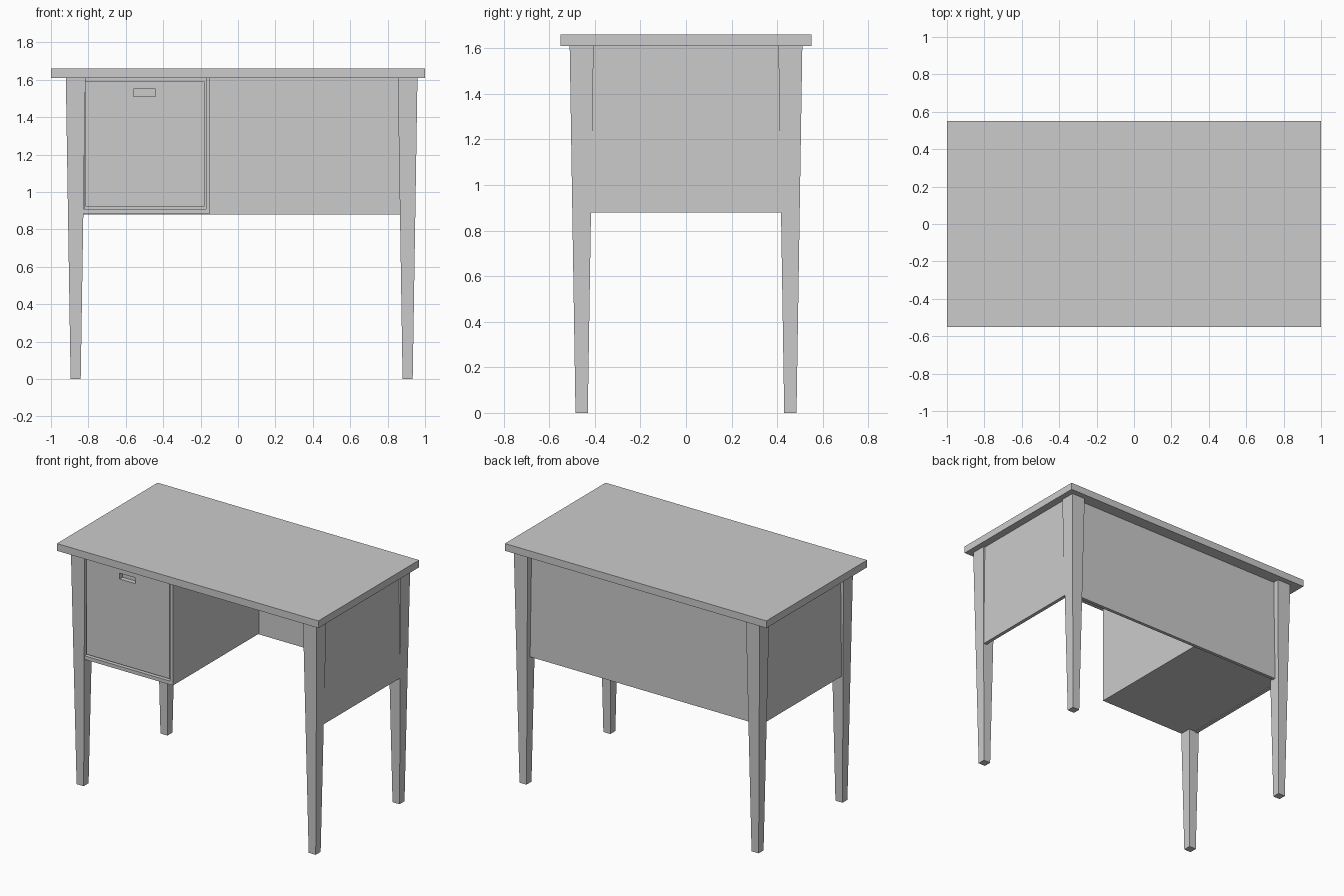
import bpy, bmesh

if "Cube" in bpy.data.objects:
    bpy.data.objects.remove(bpy.data.objects["Cube"])


def mesh_object(name, bm):
    bmesh.ops.recalc_face_normals(bm, faces=bm.faces)
    mesh = bpy.data.meshes.new(name)
    bm.to_mesh(mesh)
    bm.free()
    obj = bpy.data.objects.new(name, mesh)
    bpy.context.collection.objects.link(obj)
    return obj


def box(name, x, y, z):
    """Axis-aligned board given by (min, max) on each axis."""
    bm = bmesh.new()
    bmesh.ops.create_cube(bm, size=1)
    for v in bm.verts:
        v.co = [r[0] if c < 0 else r[1] for c, r in zip(v.co, (x, y, z))]
    return mesh_object(name, bm)


def leg(name, cx, cy, height, top_half, foot_half):
    """Square leg tapering to the floor."""
    bm = bmesh.new()
    bmesh.ops.create_cube(bm, size=2)
    for v in bm.verts:
        half = top_half if v.co.z > 0 else foot_half
        v.co = (cx + v.co.x * half, cy + v.co.y * half, height if v.co.z > 0 else 0)
    return mesh_object(name, bm)


TOP_Z = 1.61
LOW_Z = 0.88

# Desk top
box("desk_top", (-1, 1), (-0.55, 0.55), (TOP_Z, 1.66))

# Tapered legs
for side, cx in (("left", -0.868), ("right", 0.907)):
    for end, cy in (("front", -0.458), ("back", 0.458)):
        leg(f"{end}_{side}_leg", cx, cy, TOP_Z, 0.0525, 0.027)

# Side and back panels between the legs
box("right_side_panel", (0.922, 0.947), (-0.43, 0.43), (LOW_Z, TOP_Z))
box("left_side_panel", (-0.898, -0.873), (-0.43, 0.43), (LOW_Z, TOP_Z))
box("back_panel", (-0.85, 0.89), (0.443, 0.466), (LOW_Z, TOP_Z))

# Drawer cabinet
FRONT = -0.497
box("cabinet_inner_wall", (-0.172, -0.15), (FRONT, 0.444), (0.885, TOP_Z))
box("cabinet_outer_wall", (-0.874, -0.822), (-0.45, 0.444), (0.885, TOP_Z))
box("cabinet_floor", (-0.85, -0.171), (FRONT, 0.444), (0.885, 0.91))

# Drawer front with a recessed finger pull
drawer = box("drawer_front", (-0.815, -0.18), (-0.492, -0.43), (0.922, 1.59))
cutter = box("pull_cutter", (-0.56, -0.44), (-0.55, -0.46), (1.51, 1.55))
cutter.hide_render = True
cutter.hide_viewport = True
cut = drawer.modifiers.new("finger_pull", "BOOLEAN")
cut.operation = "DIFFERENCE"
cut.solver = "EXACT"
cut.object = cutter

# Drawer body behind the front
box("drawer_body", (-0.81, -0.185), (-0.431, 0.42), (0.93, 1.55))
